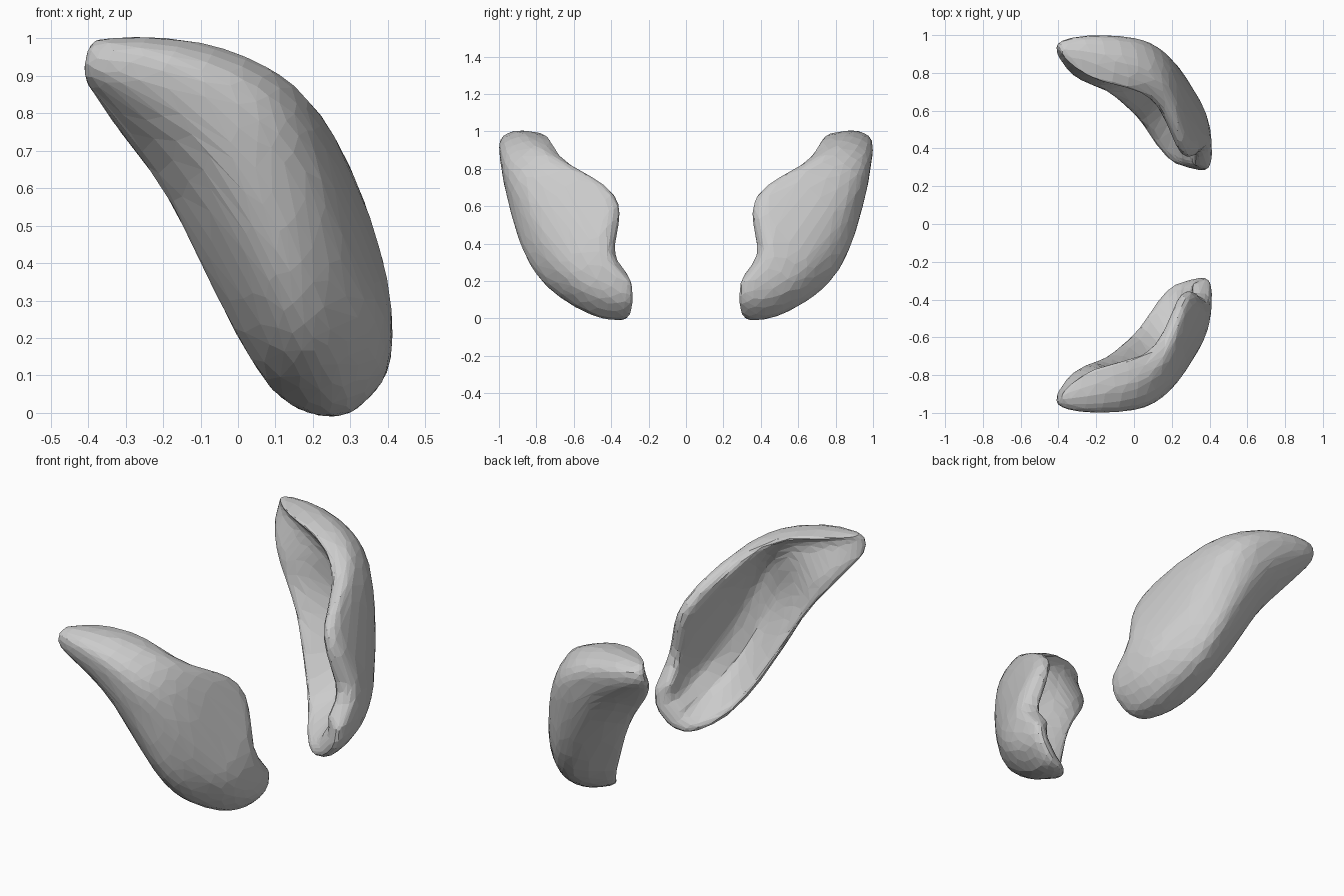
import bpy, bmesh
from mathutils import Vector

if "Cube" in bpy.data.objects:
    bpy.data.objects.remove(bpy.data.objects["Cube"])

# Three guide paths from the tip down to the bottom lip: back rim, outer crown, front rim
BACK = [(-.415, .91, .89), (-.34, .84, .785), (-.245, .78, .67), (-.175, .745, .55), (-.135, .71, .45),
        (-.085, .66, .34), (-.035, .61, .235), (.025, .55, .13), (.085, .46, .045), (.15, .375, .005), (.22, .315, -.005)]
CROWN = [(-.435, .965, .95), (-.27, 1.0, .92), (-.11, .995, .85), (.02, .98, .75), (.10, .945, .65),
         (.17, .895, .53), (.225, .835, .40), (.265, .76, .27), (.31, .65, .15), (.345, .48, .045), (.36, .26, .03)]
FRONT = [(-.40, .93, 1.0), (-.22, .88, 1.015), (-.03, .84, .985), (.12, .77, .92), (.205, .64, .84),
         (.255, .48, .77), (.30, .365, .68), (.355, .365, .56), (.405, .435, .38), (.415, .36, .26), (.40, .275, .19)]
THICK = [.10, .21, .25, .19, .14, .12, .12, .13, .14, .16, .12]
STRAIGHT = [1, 1, 1, .7, .4, .2, .1, .1, .2, .3, .6]   # how far the offset follows the cup axis
RIM_B, RIM_F = .04, .13
N = 12


def section(b, m, f, th, straight):
    """Closed loop: full outer arc through b, m, f and its inward offset."""
    b, m, f = Vector(b), Vector(m), Vector(f)
    plane = (b - m).cross(f - m).normalized()
    inward = (b + f) / 2 - m
    axis = inward.normalized()

    def bulge(u):
        return 1 - abs(2 * u - 1) ** 2.8

    def arc(u):
        return b.lerp(f, u) - inward * bulge(u)

    outer, inner = [], []
    for i in range(N + 1):
        u = i / N
        n = (arc(u + .02) - arc(u - .02)).normalized().cross(plane)
        if n.dot(inward) < 0:
            n = -n
        n = n.lerp(axis, straight).normalized()
        rim = min(RIM_B + (RIM_F - RIM_B) * u, th * .8)
        outer.append(arc(u))
        inner.append(arc(u) + n * (rim + (th - rim) * bulge(u)))
    return outer + inner[::-1]


def shell(name, side):
    bm = bmesh.new()
    rings = []
    for station in zip(BACK, CROWN, FRONT, THICK, STRAIGHT):
        rings.append([bm.verts.new((p.x, p.y * side, p.z)) for p in section(*station)])
    k = len(rings[0])
    for r, s in zip(rings, rings[1:]):
        for i in range(k):
            bm.faces.new((r[i], r[(i + 1) % k], s[(i + 1) % k], s[i]))
    # end caps made of quads joining outer and inner arcs
    for r in (rings[0], rings[-1]):
        for i in range(N):
            bm.faces.new((r[i], r[i + 1], r[k - 2 - i], r[k - 1 - i]))
    bmesh.ops.recalc_face_normals(bm, faces=bm.faces)
    me = bpy.data.meshes.new(name)
    bm.to_mesh(me)
    bm.free()
    ob = bpy.data.objects.new(name, me)
    bpy.context.collection.objects.link(ob)
    sub = ob.modifiers.new("round", 'SUBSURF')
    sub.levels = sub.render_levels = 2
    # coarse irregular facets
    ob.modifiers.new("facets", 'DECIMATE').ratio = .12
    return ob


# Mirrored pair of cupped shells
shell("left_shell", -1)
shell("right_shell", 1)
